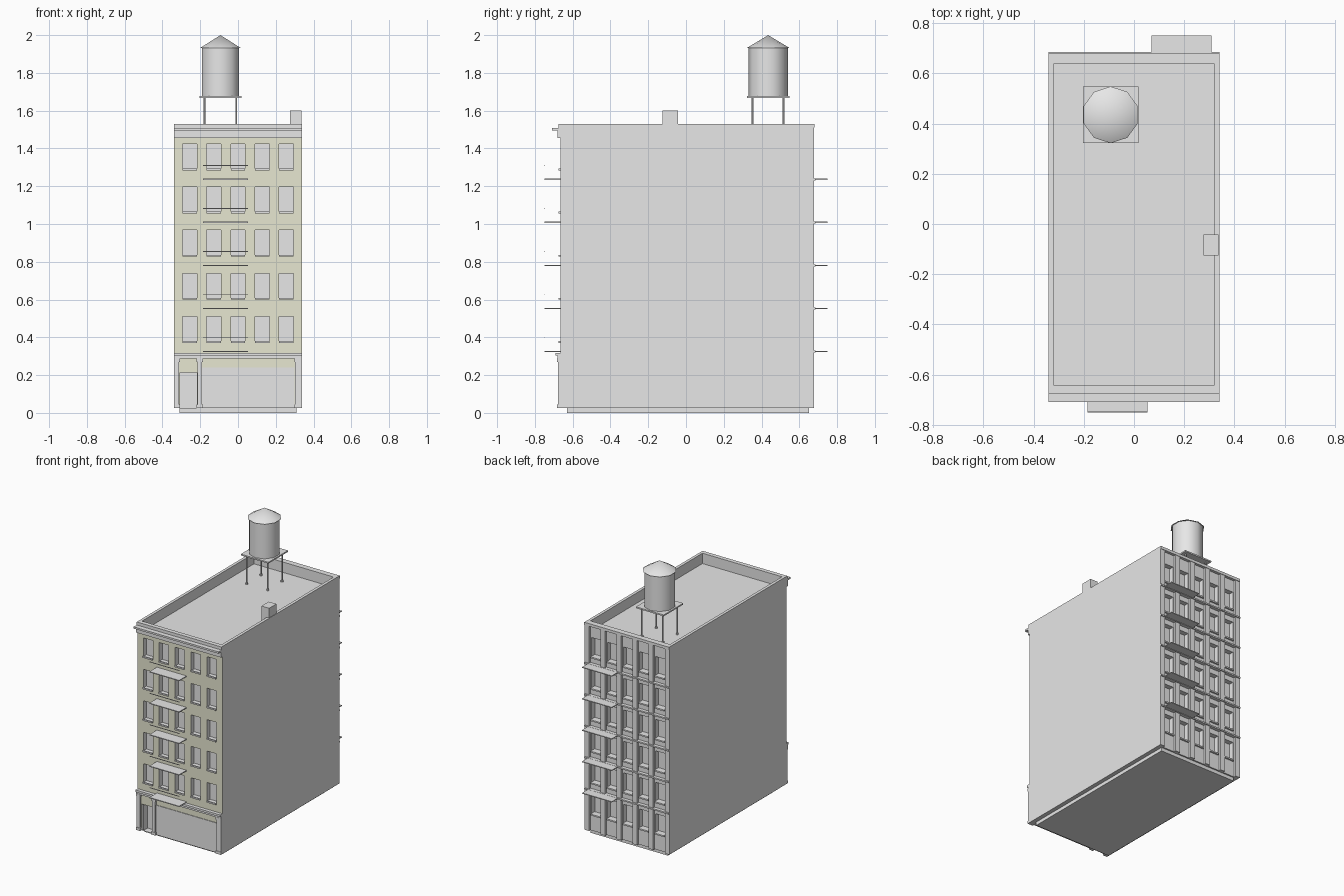
import bpy, bmesh
from mathutils import Vector

cube = bpy.data.objects.get("Cube")
if cube:
    bpy.data.objects.remove(cube)


def material(name, rgb):
    m = bpy.data.materials.new(name)
    m.use_nodes = True
    m.diffuse_color = (*rgb, 1)
    m.node_tree.nodes["Principled BSDF"].inputs["Base Color"].default_value = (*rgb, 1)
    return m


GREY = material("stone grey", (0.8, 0.8, 0.8))
CREAM = material("cream brick", (1.0, 1.0, 0.8))


def finish(name, bm, mats=(GREY,)):
    bmesh.ops.recalc_face_normals(bm, faces=bm.faces)
    mesh = bpy.data.meshes.new(name)
    bm.to_mesh(mesh)
    bm.free()
    for m in mats:
        mesh.materials.append(m)
    ob = bpy.data.objects.new(name, mesh)
    bpy.context.collection.objects.link(ob)
    return ob


def add_box(bm, x, y, z):
    verts = bmesh.ops.create_cube(bm, size=1)["verts"]
    for v in verts:
        v.co = Vector([(a + b) / 2 + c * (b - a) for (a, b), c in zip((x, y, z), v.co)])


def boxes(name, *specs):
    bm = bmesh.new()
    for spec in specs:
        add_box(bm, *spec)
    return finish(name, bm)


def cylinder(name, sides, r1, r2, x, y, z0, z1):
    bm = bmesh.new()
    bmesh.ops.create_cone(bm, cap_ends=True, segments=sides, radius1=r1, radius2=r2, depth=z1 - z0)
    bmesh.ops.translate(bm, verts=bm.verts, vec=(x, y, (z0 + z1) / 2))
    return finish(name, bm)


HALF, FRONT, BACK = 0.34, -0.665, 0.66
TOP, ROOF, BASE = 1.53, 1.455, 0.025
COLS = [0.128 * i for i in range(-2, 3)]
ROWS = [0.376 + 0.228 * i for i in range(5)]
FLOORS = [0.325 + 0.228 * i for i in range(5)]
WIN_W, WIN_H = 0.038, 0.135
BACK_ROWS = [ROWS[0] - 0.228] + ROWS
WIDE = (-HALF, HALF)

# Main block with sunken roof
bm = bmesh.new()
add_box(bm, WIDE, (FRONT, BACK), (BASE, TOP))
bm.normal_update()
roof = [f for f in bm.faces if f.normal.z > 0.9]
bmesh.ops.inset_region(bm, faces=roof, thickness=0.03)
sunk = bmesh.ops.extrude_discrete_faces(bm, faces=roof)["faces"]
bmesh.ops.translate(bm, verts=sunk[0].verts, vec=(0, 0, ROOF - TOP))


def wall_faces(y):
    return [f for f in bm.faces if all(abs(v.co.y - y) < 1e-4 for v in f.verts)]


def cut_wall(y, axis, values):
    for value in values:
        faces = wall_faces(y)
        geom = set(faces)
        for f in faces:
            geom.update(f.edges)
            geom.update(f.verts)
        point, normal = [0, 0, 0], [0, 0, 0]
        point[axis], normal[axis] = value, 1
        bmesh.ops.bisect_plane(bm, geom=list(geom), plane_co=point, plane_no=normal)


def recess(y, shift, test):
    chosen = [f for f in wall_faces(y) if test(f.calc_center_median())]
    out = bmesh.ops.extrude_discrete_faces(bm, faces=chosen)["faces"]
    bmesh.ops.translate(bm, verts=list({v for f in out for v in f.verts}), vec=(0, shift, 0))


def window_test(rows):
    return lambda c: (any(abs(c.x - x) < 0.01 for x in COLS)
                      and any(abs(c.z - z - WIN_H / 2) < 0.01 for z in rows))


# Recessed windows, front and back, and the street door
DOOR = (-0.307, -0.218, 0.215)
for y, rows in ((FRONT, ROWS), (BACK, BACK_ROWS)):
    cut_wall(y, 0, [x + s * WIN_W for x in COLS for s in (-1, 1)])
    cut_wall(y, 2, [z + h for z in rows for h in (0, WIN_H)])
cut_wall(FRONT, 0, [DOOR[0]])
cut_wall(FRONT, 2, [DOOR[2]])
recess(FRONT, 0.035, window_test(ROWS))
recess(BACK, -0.035, window_test(BACK_ROWS))
recess(FRONT, 0.05, lambda c: DOOR[0] < c.x < DOOR[1] and c.z < DOOR[2])
for f in wall_faces(FRONT):
    f.material_index = 1
finish("building_block", bm, (GREY, CREAM))

boxes("plinth", ((-0.31, 0.31), (-0.63, 0.65), (0, BASE)))

# Window sills
boxes("front_sills", *[((x - WIN_W, x + WIN_W), (-0.675, FRONT), (z - 0.005, z + 0.005))
                       for x in COLS for z in ROWS])
boxes("back_sills", *[((x - WIN_W, x + WIN_W), (BACK, 0.672), (z - 0.01, z))
                      for x in COLS for z in BACK_ROWS])

# Shop front
boxes("shop_window", ((-0.19, 0.3), (FRONT - 0.004, FRONT), (BASE, 0.24)))
posts = []
for a, b in ((-HALF, -0.312), (-0.215, -0.19), (0.302, HALF)):
    posts.append(((a, b), (-0.678, FRONT), (BASE, 0.29)))
    posts.append(((max(a - 0.004, -HALF), min(b + 0.004, HALF)), (-0.682, FRONT), (0.27, 0.29)))
    posts.append(((max(a - 0.004, -HALF), min(b + 0.004, HALF)), (-0.682, FRONT), (BASE, 0.045)))
boxes("shop_posts", *posts)
boxes("shop_fascia", (WIDE, (-0.68, FRONT), (0.287, 0.318)),
      (WIDE, (-0.69, FRONT), (0.303, 0.318)))

# Cornice
boxes("front_cornice", (WIDE, (-0.68, FRONT), (1.455, 1.495)),
      (WIDE, (-0.71, FRONT), (1.495, 1.508)),
      (WIDE, (-0.675, FRONT), (1.508, TOP)))

# Rear pilasters and floor bands
boxes("back_pilasters", *[((x - 0.018, x + 0.018), (BACK, 0.677), (BASE, TOP))
                          for x in [-0.322 + 0.1288 * i for i in range(6)]])
boxes("back_bands", *[(WIDE, (BACK, 0.685), (z - 0.006, z + 0.004)) for z in FLOORS],
      (WIDE, (BACK, 0.68), (1.51, TOP)))

# Fire escapes
boxes("front_balconies", *[((-0.185, 0.053), (-0.75, FRONT), (z - 0.003, z + 0.003)) for z in FLOORS])
boxes("front_rails", *[((-0.185, 0.053), (-0.75, -0.746), (z + 0.071, z + 0.075)) for z in FLOORS])
boxes("back_balconies", *[((0.07, 0.308), (BACK, 0.75), (z - 0.003, z + 0.003)) for z in FLOORS])

boxes("chimney", ((0.276, 0.337), (-0.125, -0.042), (ROOF, 1.6)))

# Water tank on its stand
TX, TY = -0.093, 0.435
boxes("tank_platform", ((TX - 0.111, TX + 0.111), (TY - 0.112, TY + 0.112), (1.667, 1.677)))
for sx, side in ((-1, "right"), (1, "left")):
    for sy, end in ((-1, "front"), (1, "back")):
        x, y = TX + sx * 0.084, TY + sy * 0.082
        cylinder("tank_leg_%s_%s" % (end, side), 8, 0.005, 0.005, x, y, ROOF, 1.667)
        cylinder("tank_foot_%s_%s" % (end, side), 8, 0.009, 0.009, x, y, ROOF, ROOF + 0.01)
barrel = cylinder("tank_barrel", 10, 0.104, 0.104, TX, TY, 1.677, 1.932)
cap = cylinder("tank_roof", 10, 0.113, 0.0, TX, TY, 1.932, 2.0)
for ob in (barrel, cap):
    bpy.ops.object.select_all(action='DESELECT')
    ob.select_set(True)
    bpy.context.view_layer.objects.active = ob
    bpy.ops.object.shade_smooth_by_angle(angle=0.7)
